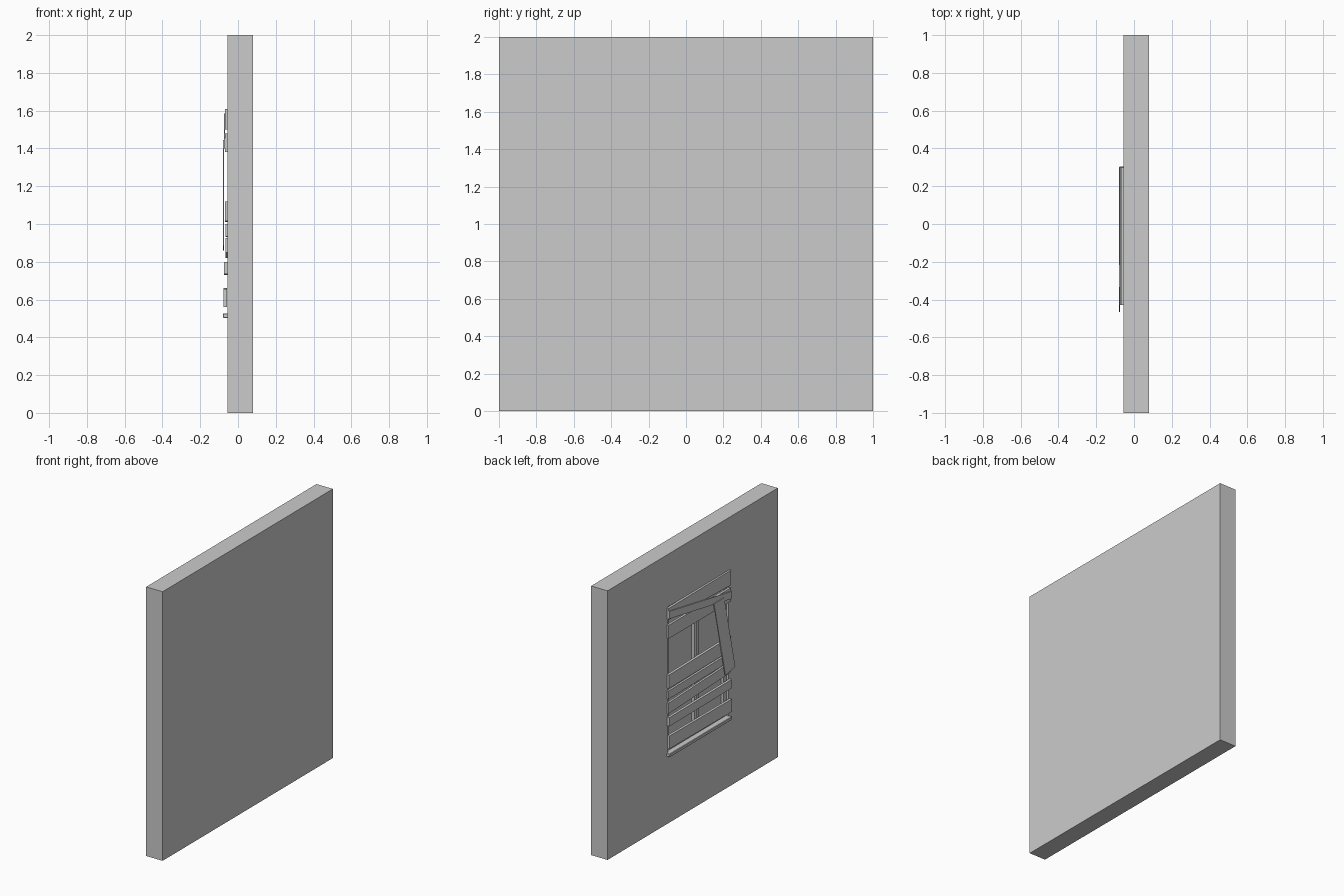
import bpy, bmesh
from math import cos, sin, radians

if "Cube" in bpy.data.objects:
    bpy.data.objects.remove(bpy.data.objects["Cube"])


def prism(name, pts, x0, x1):
    """Extrude a (y, z) outline from x0 to x1."""
    bm = bmesh.new()
    face = bm.faces.new([bm.verts.new((x0, y, z)) for y, z in pts])
    ext = bmesh.ops.extrude_face_region(bm, geom=[face])
    moved = [v for v in ext["geom"] if isinstance(v, bmesh.types.BMVert)]
    bmesh.ops.translate(bm, verts=moved, vec=(x1 - x0, 0, 0))
    bmesh.ops.recalc_face_normals(bm, faces=bm.faces)
    me = bpy.data.meshes.new(name)
    bm.to_mesh(me)
    bm.free()
    ob = bpy.data.objects.new(name, me)
    bpy.context.collection.objects.link(ob)
    return ob


def box(name, x0, x1, y0, y1, z0, z1):
    return prism(name, [(y0, z0), (y1, z0), (y1, z1), (y0, z1)], x0, x1)


# window opening limits and wall face
Y0, Y1, Z0, Z1 = -0.42, 0.29, 0.52, 1.61
FACE, BACK = -0.055, -0.015

# wall with a shallow window recess
wall = box("wall", FACE, 0.08, -1, 1, 0, 2)
cutter = box("recess_cutter", -0.2, BACK, Y0, Y1, Z0, Z1)
cutter.hide_render = True
cutter.hide_set(True)
mod = wall.modifiers.new("recess", "BOOLEAN")
mod.operation = "DIFFERENCE"
mod.solver = "EXACT"
mod.object = cutter

# window frame and mullion inside the recess
W, FX = 0.03, -0.037
box("frame_left", FX, BACK, Y1 - W, Y1, Z0, Z1)
box("frame_right", FX, BACK, Y0, Y0 + W, Z0, Z1)
box("frame_top", FX, BACK, Y0 + W, Y1 - W, Z1 - W, Z1)
box("frame_bottom", FX, BACK, Y0 + W, Y1 - W, Z0, Z0 + W)
box("mullion", FX, BACK, -0.085, -0.045, Z0 + W, Z1 - W)
box("mullion_bead", FX - 0.012, FX, -0.075, -0.055, Z0 + W, Z1 - W)

# sill
sill = box("sill", -0.08, BACK, -0.43, 0.305, 0.502, 0.527)
bev = sill.modifiers.new("soft_edge", "BEVEL")
bev.width = 0.004

# boards: left z range, right z range, x range
boards = [
    ((1.52, 1.605), (1.50, 1.61), -0.068, -0.05),
    ((1.53, 1.585), (1.40, 1.455), -0.075, -0.068),
    ((1.38, 1.48), (1.38, 1.48), -0.068, -0.05),
    ((1.01, 1.11), (1.015, 1.12), -0.07, -0.05),
    ((0.93, 0.99), (0.935, 1.0), -0.066, -0.05),
    ((0.82, 0.90), (0.85, 0.925), -0.066, -0.05),
    ((0.73, 0.795), (0.735, 0.80), -0.074, -0.055),
    ((0.565, 0.66), (0.56, 0.655), -0.076, -0.057),
]
for i, (l, r, x0, x1) in enumerate(boards):
    prism(f"board_{i + 1}",
          [(-0.43, r[0]), (0.30, l[0]), (0.30, l[1]), (-0.43, r[1])], x0, x1)

# loose plank hanging diagonally over the boards
prism("loose_plank", [(-0.215, 1.445), (-0.335, 1.445), (-0.465, 0.885), (-0.35, 0.86)],
      -0.08, -0.074)
